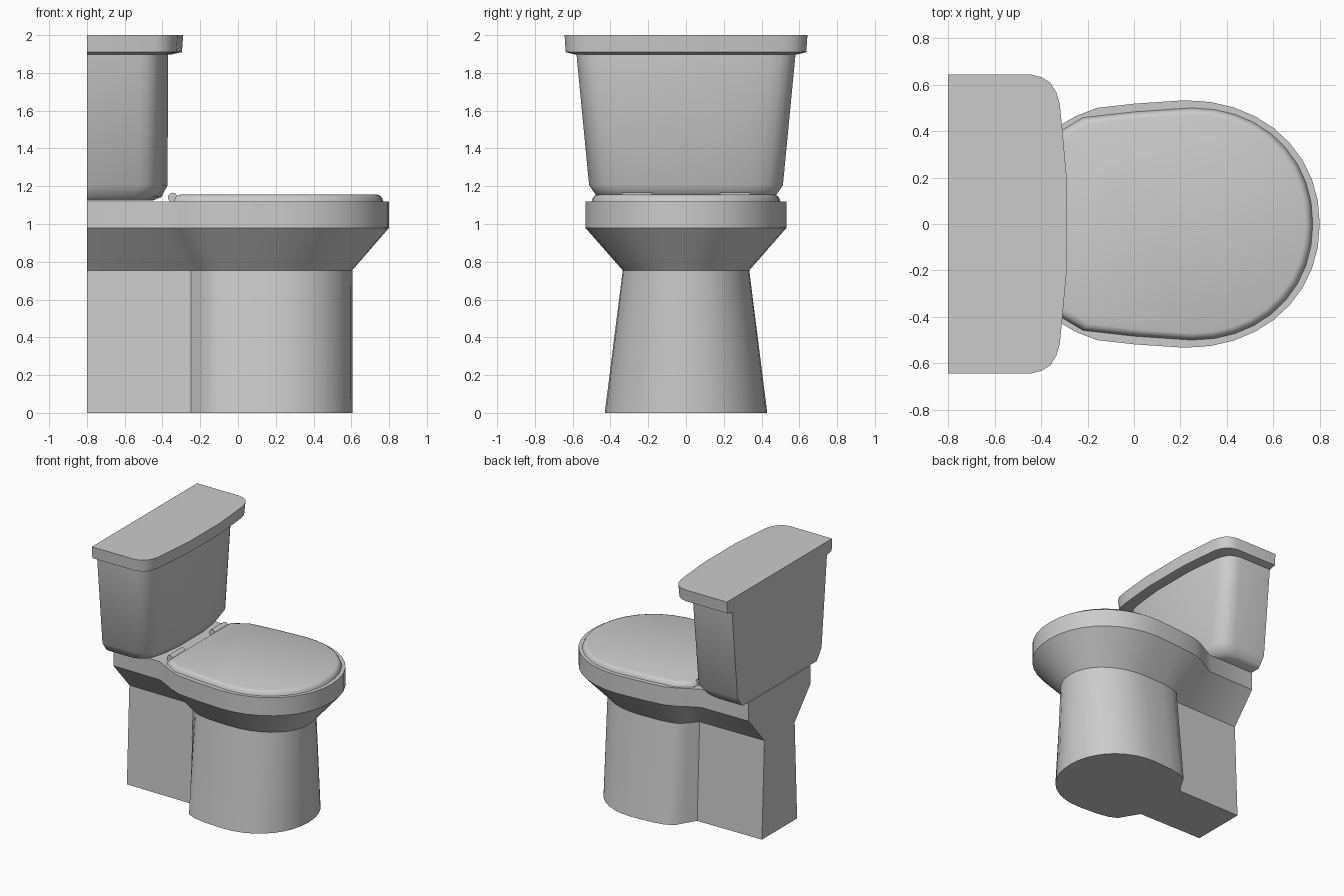
import bpy, bmesh
from math import sin, cos, pi, radians

if "Cube" in bpy.data.objects:
    bpy.data.objects.remove(bpy.data.objects["Cube"])


def arc(cx, a, b, n=9, p=2.1):
    """Quarter oval from the widest side point to the front tip."""
    pts = [(cx + a * sin(pi / 2 * i / n) ** (2 / p),
            b * cos(pi / 2 * i / n) ** (2 / p)) for i in range(n)]
    return pts + [(cx + a, 0)]


def loft(name, rings, angle):
    """Skin a stack of (z, half outline), each mirrored across y = 0."""
    bm = bmesh.new()
    loops = []
    for z, half in rings:
        full = half + [(x, -y) for x, y in reversed(half) if y > 1e-6]
        loops.append([bm.verts.new((x, y, z)) for x, y in full])
    n = len(loops[0])
    for lo, hi in zip(loops, loops[1:]):
        for i in range(n):
            j = (i + 1) % n
            bm.faces.new((lo[i], lo[j], hi[j], hi[i]))
    bm.faces.new(loops[0][::-1])
    bm.faces.new(loops[-1])
    bmesh.ops.recalc_face_normals(bm, faces=bm.faces)
    me = bpy.data.meshes.new(name)
    bm.to_mesh(me)
    bm.free()
    ob = bpy.data.objects.new(name, me)
    bpy.context.collection.objects.link(ob)
    smooth(ob, angle)
    return ob


def smooth(ob, angle):
    bpy.ops.object.select_all(action='DESELECT')
    ob.select_set(True)
    bpy.context.view_layer.objects.active = ob
    bpy.ops.object.shade_smooth_by_angle(angle=radians(angle))


# Bowl: pedestal, flare and rim, with a narrower block running to the wall
foot = [(-.8, .215), (-.25, .22), (-.2, .30), (-.16, .37), (-.1, .40), (0, .42)] + arc(.17, .435, .43)
waist = [(-.8, .185), (-.25, .19), (-.2, .245), (-.16, .29), (-.1, .315), (0, .33)] + arc(.17, .435, .335)
rim = [(-.8, .38), (-.4, .385), (-.31, .43), (-.25, .465), (-.16, .5), (0, .518)] + arc(.22, .58, .533)
loft("bowl", [(0, foot), (.755, waist), (.98, rim), (1.12, rim)], 38)

# Seat lid with a softly rounded edge
lid = [(-.34, .385), (-.30, .41), (-.22, .458), (0, .483)] + arc(.25, .52, .5)


def shrink(s):
    return [(.22 + (x - .22) * s, y * s) for x, y in lid]


loft("seat_lid", [(1.12, lid), (1.137, shrink(.988)), (1.149, shrink(.972)),
                  (1.155, shrink(.94))], 50)

# Hinges
for side, y in (("left", -.26), ("right", .26)):
    bpy.ops.mesh.primitive_cylinder_add(vertices=10, radius=.026, depth=.16,
                                        location=(-.345, y, 1.14), rotation=(pi / 2, 0, 0))
    hinge = bpy.context.object
    hinge.name = "hinge_" + side
    smooth(hinge, 40)


# Tank and its cover share one bowed, round-cornered outline
def tank_outline(front, h):
    return [(-.8, h), (front - .15, h), (front - .105, h - .012), (front - .07, h - .035),
            (front - .045, h - .075), (front - .03, h - .125), (front - .018, .62 * h), (front, .31 * h)]


loft("tank", [(1.125, tank_outline(-.45, .45)), (1.143, tank_outline(-.405, .47)),
              (1.205, tank_outline(-.373, .513)), (1.9, tank_outline(-.37, .58))], 45)
loft("tank_cover", [(1.898, tank_outline(-.35, .59)), (1.91, tank_outline(-.297, .637)),
                    (2.0, tank_outline(-.29, .643))], 45)
